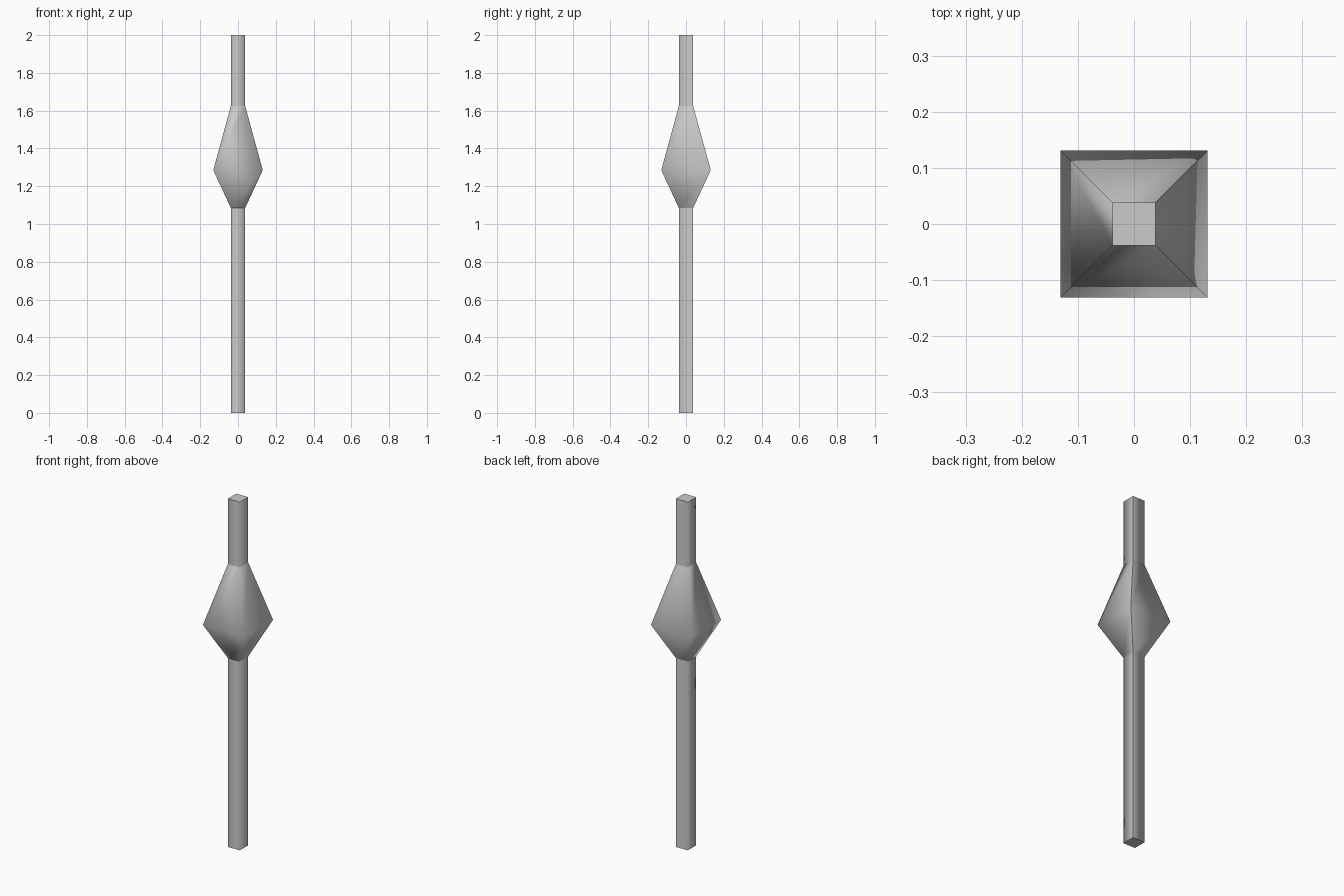
import bpy, bmesh

cube = bpy.data.objects.get("Cube")
if cube:
    bpy.data.objects.remove(cube)

steel = bpy.data.materials.new("light_grey_metal")
steel.use_nodes = True
colour = (0.6, 0.6, 0.6, 1)
steel.diffuse_color = colour
steel.node_tree.nodes["Principled BSDF"].inputs["Base Color"].default_value = colour

# Square section of the baluster: (height, half width)
ROD, BULGE = 0.038, 0.131
profile = [(0, ROD), (1.085, ROD), (1.285, BULGE), (1.625, ROD), (2, ROD)]
corners = [(1, 1), (-1, 1), (-1, -1), (1, -1)]

bm = bmesh.new()
rings = [[bm.verts.new((x * w, y * w, z)) for x, y in corners] for z, w in profile]
for low, high in zip(rings, rings[1:]):
    for i in range(4):
        j = (i + 1) % 4
        bm.faces.new((low[i], low[j], high[j], high[i])).smooth = True

# End caps
bm.faces.new(rings[0][::-1])
bm.faces.new(rings[-1])

# Crisp edges: every ring except the widest, and the seam on one corner
for edge in bm.edges:
    a, b = edge.verts
    level = abs(a.co.z - b.co.z) < 0.001
    seam = all(v.co.x > 0 and v.co.y > 0 for v in edge.verts)
    if seam or (level and abs(a.co.x) < BULGE - 0.01):
        edge.smooth = False

mesh = bpy.data.meshes.new("baluster_bar")
bm.to_mesh(mesh)
bm.free()
mesh.materials.append(steel)
bar = bpy.data.objects.new("baluster_bar", mesh)
bpy.context.collection.objects.link(bar)
